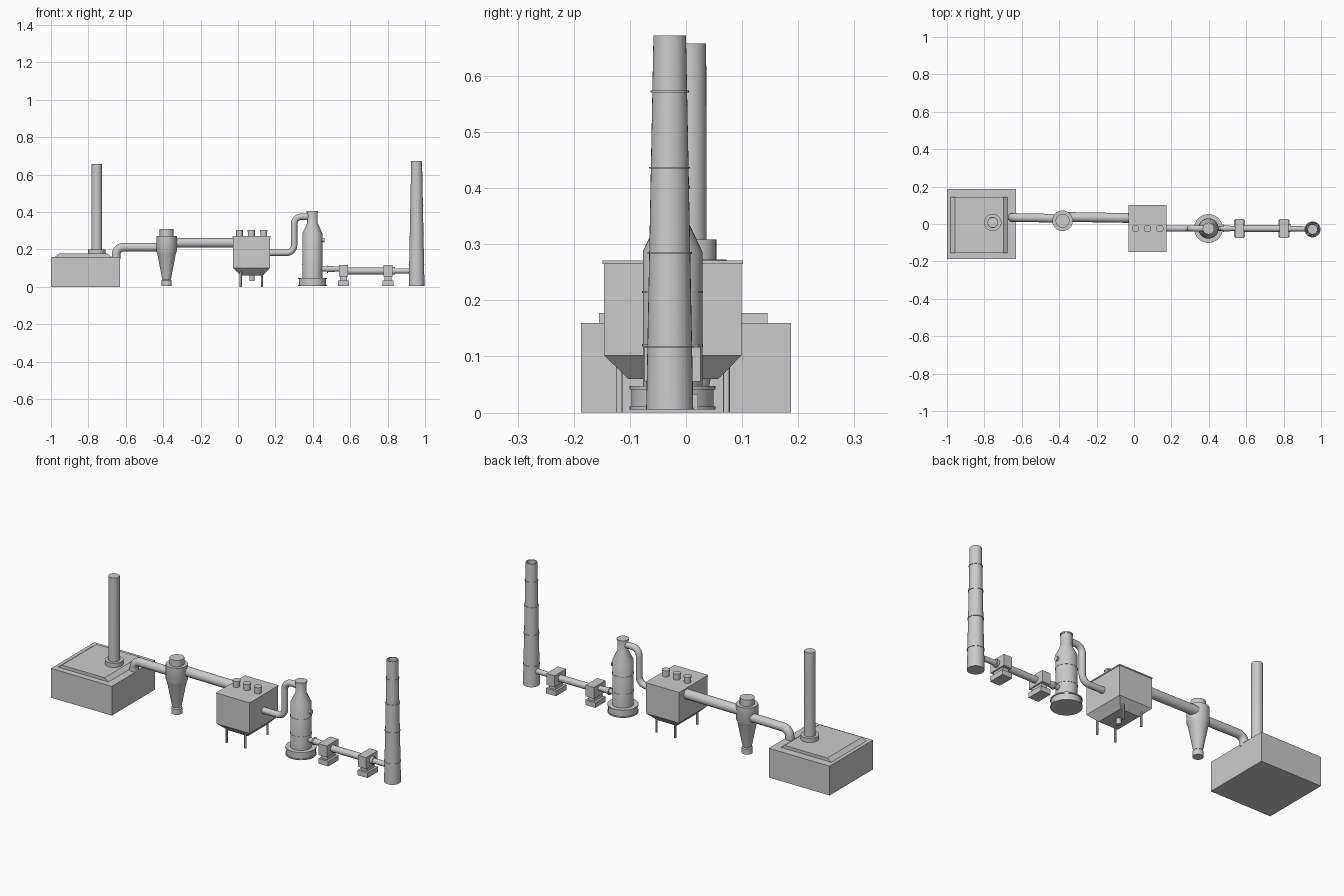
import bpy, bmesh, math
from mathutils import Vector, Matrix

if "Cube" in bpy.data.objects:
    bpy.data.objects.remove(bpy.data.objects["Cube"])


def finish(name, bm, smooth=False):
    bmesh.ops.recalc_face_normals(bm, faces=bm.faces)
    me = bpy.data.meshes.new(name)
    bm.to_mesh(me)
    bm.free()
    ob = bpy.data.objects.new(name, me)
    bpy.context.collection.objects.link(ob)
    if smooth:
        shade(ob)
    return ob


def shade(ob):
    bpy.ops.object.select_all(action='DESELECT')
    ob.select_set(True)
    bpy.context.view_layer.objects.active = ob
    bpy.ops.object.shade_smooth_by_angle(angle=math.radians(30))


def prism(name, b0, b1, z0, z1):
    """Box or frustum: b0/b1 are (x0, x1, y0, y1) at heights z0/z1."""
    bm = bmesh.new()
    rings = []
    for (xa, xb, ya, yb), z in ((b0, z0), (b1, z1)):
        rings.append([bm.verts.new((x, y, z)) for x, y in
                      ((xa, ya), (xb, ya), (xb, yb), (xa, yb))])
    lo, hi = rings
    bm.faces.new(lo)
    bm.faces.new(hi)
    for i in range(4):
        j = (i + 1) % 4
        bm.faces.new((lo[i], lo[j], hi[j], hi[i]))
    return finish(name, bm)


def box(name, b, z0, z1):
    return prism(name, b, b, z0, z1)


def lathe(name, profile, origin, axis='Z', n=32):
    """Capped revolve of (radius, height) points about z, or along x."""
    bm = bmesh.new()
    rings = [[bm.verts.new((r * math.cos(2 * math.pi * i / n),
                            r * math.sin(2 * math.pi * i / n), h))
              for i in range(n)] for r, h in profile]
    for a, b in zip(rings, rings[1:]):
        for i in range(n):
            j = (i + 1) % n
            bm.faces.new((a[i], a[j], b[j], b[i]))
    bm.faces.new(rings[0])
    bm.faces.new(rings[-1])
    if axis == 'X':
        bm.transform(Matrix.Rotation(math.pi / 2, 4, 'Y'))
    bm.transform(Matrix.Translation(origin))
    return finish(name, bm, True)


def pipe(name, pts, radius, bend=0.04):
    """Round duct along a path with rounded corners."""
    p = [Vector(q) for q in pts]
    path = [p[0]]
    for a, b, c in zip(p, p[1:], p[2:]):
        s, e = b + (a - b).normalized() * bend, b + (c - b).normalized() * bend
        centre = s + e - b
        for k in range(9):
            t = k / 8 * math.pi / 2
            path.append(centre + (s - centre) * math.cos(t) + (e - centre) * math.sin(t))
    path.append(p[-1])
    cu = bpy.data.curves.new(name, 'CURVE')
    cu.dimensions = '3D'
    cu.bevel_depth = radius
    cu.bevel_resolution = 6
    cu.use_fill_caps = True
    sp = cu.splines.new('POLY')
    sp.points.add(len(path) - 1)
    for pt, v in zip(sp.points, path):
        pt.co = (*v, 1)
    ob = bpy.data.objects.new(name, cu)
    bpy.context.collection.objects.link(ob)
    bpy.ops.object.select_all(action='DESELECT')
    ob.select_set(True)
    bpy.context.view_layer.objects.active = ob
    bpy.ops.object.convert(target='MESH')
    shade(bpy.context.view_layer.objects.active)


CY = -0.024  # line of the downstream equipment

# Furnace building with raised roof and its stack
box("building", (-1, -0.632, -0.187, 0.187), 0, 0.16)
prism("raised_roof", (-0.98, -0.675, -0.155, 0.145),
      (-0.957, -0.698, -0.155, 0.145), 0.16, 0.177)
lathe("building_stack", [(0.046, 0.17), (0.046, 0.2), (0.029, 0.2), (0.028, 0.658)],
      (-0.755, 0.008, 0))

# Ducts to the cyclone and on to the filter house
pipe("furnace_duct", [(-0.652, 0.035, 0.15), (-0.652, 0.035, 0.212),
                      (-0.382, 0.03, 0.212)], 0.023)
pipe("cyclone_duct", [(-0.382, 0.038, 0.236), (-0.02, 0.032, 0.236)], 0.026)

# Cyclone separator
lathe("cyclone", [(0.027, 0.005), (0.027, 0.035), (0.022, 0.04), (0.025, 0.05),
                  (0.05, 0.18), (0.055, 0.19), (0.055, 0.273), (0.037, 0.273),
                  (0.037, 0.308)], (-0.382, 0.017, 0))

# Filter house with hopper, legs and roof vents
house = (-0.027, 0.172, -0.146, 0.099)
box("filter_house", house, 0.102, 0.267)
box("filter_roof", (-0.03, 0.175, -0.149, 0.102), 0.265, 0.271)
prism("filter_hopper", (0.015, 0.132, -0.103, 0.058), house, 0.06, 0.102)
lathe("hopper_outlet", [(0.013, 0.03), (0.013, 0.065)], (0.075, CY, 0), n=20)
for x in (0.015, 0.128):
    for y in (-0.119, 0.072):
        lathe("filter_leg", [(0.006, 0), (0.006, 0.085)], (x, y, 0), n=12)
for x in (0.008, 0.072, 0.138):
    lathe("roof_vent", [(0.018, 0.268), (0.018, 0.297), (0.02, 0.297), (0.02, 0.305)],
          (x, CY, 0), n=24)

# Duct rising into the scrubber tower
pipe("scrubber_duct", [(0.16, CY, 0.182), (0.3, CY, 0.182),
                       (0.3, CY, 0.375), (0.398, CY, 0.375)], 0.017)

# Scrubber tower with rimmed base, seams and nozzles
lathe("scrubber_tower", [
    (0.077, 0.005), (0.077, 0.011), (0.073, 0.011), (0.073, 0.041), (0.077, 0.041),
    (0.077, 0.047), (0.053, 0.047), (0.053, 0.287), (0.028, 0.34), (0.028, 0.398),
    (0.031, 0.398), (0.031, 0.405)], (0.398, CY, 0))
for z in (0.12, 0.215):
    lathe("tower_band", [(0.0545, z - 0.002), (0.0545, z + 0.002)], (0.398, CY, 0))
lathe("tower_nozzle", [(0.009, 0), (0.009, 0.058), (0.012, 0.058), (0.012, 0.065)],
      (0.398, CY, 0.25), 'X', 16)

# Outlet reducer and low level ducts through the fans
lathe("outlet_reducer", [(0.013, 0.43), (0.013, 0.475), (0.02, 0.475), (0.02, 0.482),
                         (0.017, 0.482), (0.012, 0.55)], (0, CY, 0.095), 'X', 24)
pipe("fan_duct", [(0.57, CY, 0.085), (0.8, CY, 0.085)], 0.018)
pipe("chimney_duct", [(0.8, CY, 0.085), (0.95, -0.027, 0.085)], 0.014)
lathe("duct_flange", [(0.02, 0.82), (0.02, 0.84)], (0, CY, 0.085), 'X', 24)

# Pair of fans on pedestals
for x in (0.564, 0.802):
    box("fan_base", (x - 0.03, x + 0.03, CY - 0.045, CY + 0.045), 0.005, 0.033)
    box("fan_neck", (x - 0.018, x + 0.018, CY - 0.034, CY + 0.034), 0.03, 0.06)
    box("fan_housing", (x - 0.025, x + 0.025, CY - 0.05, CY + 0.05), 0.055, 0.117)

# Final chimney, open at the top, with stiffening bands
def radius(z):
    return 0.042 - 0.013 * z / 0.672

lathe("chimney", [(0.042, 0.005), (0.029, 0.672), (0.024, 0.672), (0.026, 0.55)],
      (0.955, -0.029, 0))
for z in (0.117, 0.285, 0.436, 0.572):
    r = radius(z) + 0.003
    lathe("chimney_band", [(r, z - 0.0015), (r, z + 0.0015)], (0.955, -0.029, 0))
